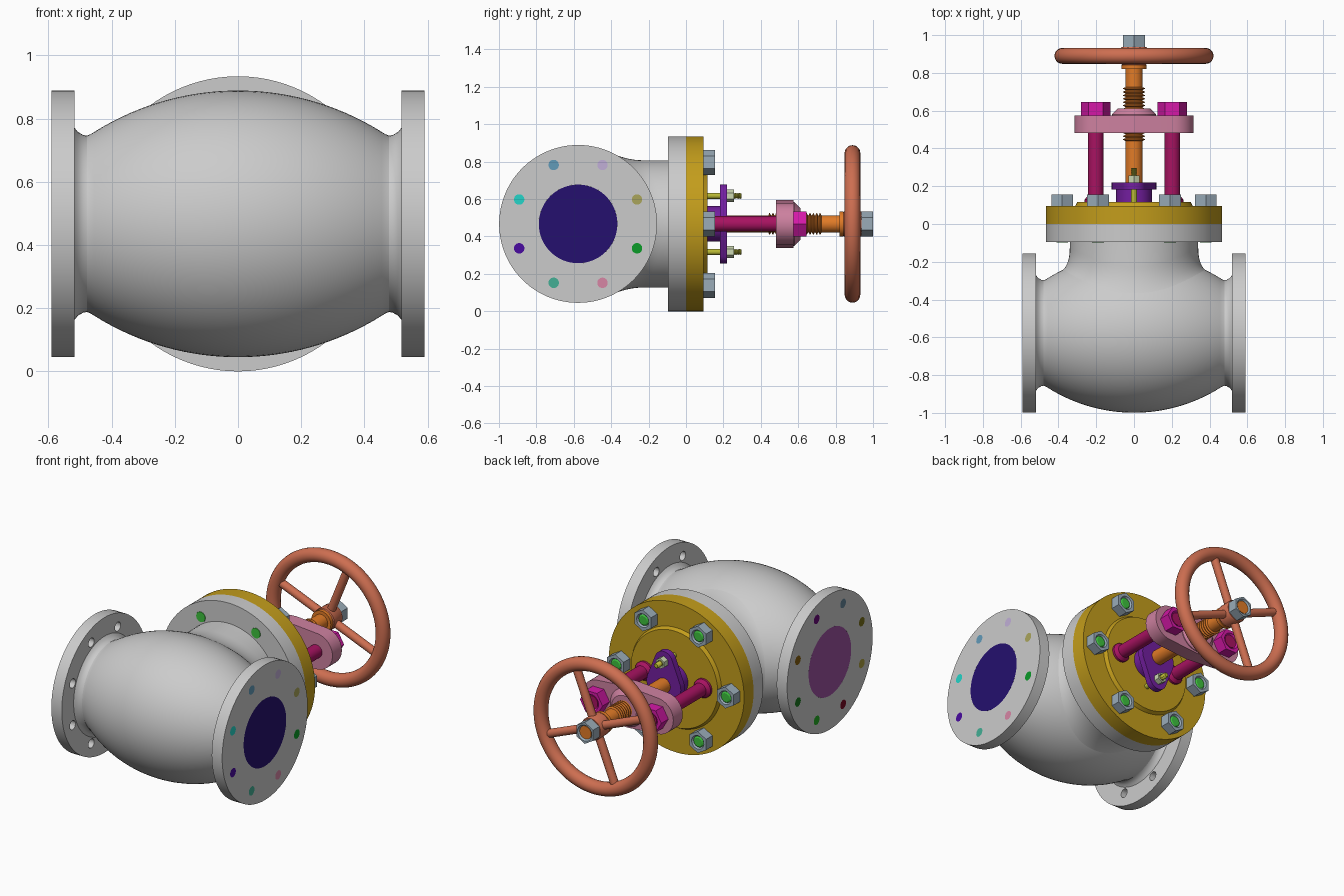
import bpy, bmesh
from math import sin, cos, pi, sqrt, radians, asin
from mathutils import Vector

if "Cube" in bpy.data.objects:
    bpy.data.objects.remove(bpy.data.objects["Cube"])

ZC, YP = 0.467, -0.577          # stem axis height, pipe axis depth
X, Y = Vector((1, 0, 0)), Vector((0, 1, 0))


def mat(name, r, g, b):
    m = bpy.data.materials.new(name)
    m.diffuse_color = (r ** 2.2, g ** 2.2, b ** 2.2, 1)
    m.use_nodes = True
    m.node_tree.nodes["Principled BSDF"].inputs["Base Color"].default_value = m.diffuse_color
    return m


def smooth(ob):
    bpy.ops.object.select_all(action='DESELECT')
    ob.select_set(True)
    bpy.context.view_layer.objects.active = ob
    bpy.ops.object.shade_smooth_by_angle(angle=radians(32))


def skin(name, rings, m=None, closed=False):
    """Join equal-length loops of points; cap the ends unless closed."""
    bm = bmesh.new()
    vs = [[bm.verts.new(p) for p in ring] for ring in rings]
    pairs = list(zip(vs, vs[1:])) + ([(vs[-1], vs[0])] if closed else [])
    for a, b in pairs:
        for i in range(len(a)):
            j = (i + 1) % len(a)
            bm.faces.new((a[i], a[j], b[j], b[i]))
    if not closed:
        bm.faces.new(vs[0][::-1])
        bm.faces.new(vs[-1])
    bmesh.ops.recalc_face_normals(bm, faces=bm.faces)
    me = bpy.data.meshes.new(name)
    bm.to_mesh(me)
    bm.free()
    ob = bpy.data.objects.new(name, me)
    bpy.context.collection.objects.link(ob)
    if m:
        me.materials.append(m)
    smooth(ob)
    return ob


def lathe(name, profile, m=None, origin=(0, 0, ZC), axis=Y, n=64, closed=False):
    """Turn (radius, distance) pairs about an axis."""
    q = axis.to_track_quat('Z', 'Y')
    rings = [[Vector(origin) + q @ Vector((r * cos(2 * pi * i / n), r * sin(2 * pi * i / n), a))
              for i in range(n)] for r, a in profile]
    return skin(name, rings, m, closed)


def nut(name, x, z, R, y0, y1, hole, m, turn=0):
    """Hex nut along y with a chamfered recess; turn=30 puts corners on z."""
    n = 48

    def ring(f, y):
        return [(x + f(t) * cos(t + radians(turn)), y, ZC + z + f(t) * sin(t + radians(turn)))
                for t in (2 * pi * i / n for i in range(n))]
    hexr = lambda t: R * cos(pi / 6) / cos(t % (pi / 3) - pi / 6)
    return skin(name, [ring(hexr, y0), ring(hexr, y1), ring(lambda t: hole * 1.2, y1),
                       ring(lambda t: hole, y1 - 0.012)], m)


def plate(name, d, re, rc, y0, y1, m, upright=False):
    """Plate with rounded ends of radius re and a centre of radius rc."""
    f = asin((rc - re) / d)
    lim, k = pi / 2 - f, 20
    pts = [(d + re * cos(t), re * sin(t)) for t in (-lim + 2 * lim * i / k for i in range(k + 1))]
    pts += [(rc * cos(t), rc * sin(t)) for t in (lim + 2 * f * i / 8 for i in range(1, 8))]
    pts += [(-a, -b) for a, b in pts]
    if upright:
        pts = [(-b, a) for a, b in pts]
    return skin(name, [[(a, y, ZC + b) for a, b in pts] for y in (y0, y1)], m)


steel = mat("steel", .60, .67, .72)
gold = mat("gold", .76, .61, .13)
green = mat("green", .25, .75, .25)
magenta = mat("magenta", .65, .10, .38)
hot = mat("hot_pink", .83, .12, .65)
pink = mat("pink", .80, .50, .62)
orange = mat("orange", .88, .48, .17)
purple = mat("purple", .45, .14, .62)
lime = mat("lime", .72, .72, .22)
pale = mat("pale_green", .80, .85, .70)
rust = mat("rust", .80, .43, .32)

# valve body with pipe flanges
def body_r(x):
    return 0.422 - (0.855 - sqrt(0.731 - min(x * x, .73)))

half = [(.21, .565), (.21, .59), (.422, .59), (.422, .518), (.305, .518), (.291, .507),
        (.281, .49), (.279, .478), (.284, .466)]
steps = [(body_r(.455 * i / 16), .455 * i / 16) for i in range(16, -17, -1)]
body = lathe("valve_body", half + steps + [(r, -a) for r, a in half[::-1]],
             origin=(0, YP, ZC), axis=X, n=96)

# flange bolt holes and the coloured discs closing them
side_cols = {1: [(.75, .68, .84), (.66, .64, .36), (.07, .60, .17), (.84, .52, .64),
                 (.27, .68, .58), (.29, .07, .62), (.16, .83, .78), (.38, .60, .72)],
             -1: [(.40, .06, .46), (.50, .36, .08), (.12, .45, .14), (.15, .65, .15),
                  (.45, .06, .15), (.65, .60, .25), (.45, .42, .12), (.38, .50, .58)]}
bore_cols = {1: (.16, .09, .43), -1: (.60, .32, .62)}
for s, cols in side_cols.items():
    tag = "right" if s > 0 else "left"
    for i, c in enumerate(cols):
        a = radians(67.5 - 45 * i)
        o = (0, YP + .341 * cos(a), ZC + .341 * sin(a))
        cut = lathe("hole_cutter", [(.028, s * .508), (.028, s * .62)], origin=o, axis=X, n=24)
        cut.hide_render = True
        md = body.modifiers.new("hole", 'BOOLEAN')
        md.operation, md.object, md.solver = 'DIFFERENCE', cut, 'EXACT'
        bpy.context.view_layer.objects.active = body
        bpy.ops.object.modifier_apply(modifier=md.name)
        bpy.data.objects.remove(cut)
        lathe(f"{tag}_hole_disc_{i}", [(.028, s * .588), (.028, s * .59)],
              mat(f"{tag}_disc_{i}", *c), o, X, 24)
    lathe(f"{tag}_bore_disc", [(.21, s * .585), (.21, s * .59)],
          mat(f"{tag}_bore", *bore_cols[s]), (0, YP, ZC), X)
smooth(body)

# neck, blended into the curved body
def on_body(r, t):
    return YP + sqrt(max(body_r(r * cos(t)) ** 2 - (r * sin(t)) ** 2, 0))

def neck_point(t, k):
    r0, r1 = .34, .392
    y0 = on_body(r0, t)
    y1 = on_body(r1, t) - .004
    a, b, c = (1 - k) ** 2, 2 * k * (1 - k), k * k
    r = (a + b) * r0 + c * r1
    return (r * cos(t), a * min(y0 + .1, -.1) + b * y0 + c * y1, ZC + r * sin(t))

angles = [2 * pi * i / 96 for i in range(96)]
skin("bonnet_neck", [[(.34 * cos(t), -.09, ZC + .34 * sin(t)) for t in angles]]
     + [[neck_point(t, k / 10) for t in angles] for k in range(11)])
lathe("body_flange", [(.467, -.095), (.467, 0)], n=96)

# bonnet cover with raised face
lathe("bonnet", [(.467, 0), (.467, .094), (.312, .094), (.300, .116)], gold, n=96)
for i in range(6):
    x, z = .38 * cos(i * pi / 3), .38 * sin(i * pi / 3)
    nut(f"bonnet_nut_{i}", x, z, .067, .094, .156, .035, steel, 30)
    lathe(f"bonnet_bolt_{i}", [(.031, -.097), (.034, -.09), (.034, .147), (.026, .152)],
          green, (x, 0, ZC + z), n=24)

# yoke posts, bridge and post nuts
for s in (-1, 1):
    lathe(f"yoke_post_{s}", [(.058, .11), (.058, .13), (.041, .15), (.041, .5)],
          magenta, (s * .203, 0, ZC), n=32)
    nut(f"post_nut_{s}", s * .203, 0, .078, .574, .645, .042, hot)
    lathe(f"post_end_{s}", [(.04, .57), (.04, .638)], magenta, (s * .203, 0, ZC), n=32)
plate("yoke_bridge", .203, .112, .128, .482, .575, pink)
lathe("bridge_boss", [(.117, .57), (.117, .58), (.085, .612)], pink)

# gland, its studs and nuts
lathe("gland_body", [(.095, .11), (.095, .19)], purple)
plate("gland_flange", .15, .062, .118, .182, .22, purple, True)
for s in (-1, 1):
    tip = [p for i in range(6) for p in ((.016, .258 + .007 * i), (.0125, .2615 + .007 * i))]
    lathe(f"gland_stud_{s}", [(.016, .1)] + tip, lime, (0, 0, ZC + s * .15), n=20)
    nut(f"gland_nut_{s}", 0, s * .15, .033, .22, .257, .017, pale, 30)

# threaded stem
thread = []
for i in range(16):
    y = .44 + .018 * i
    thread += [(.046, y), (.057, y + .005), (.057, y + .009), (.046, y + .014)]
lathe("stem", [(.046, .1)] + thread + [(.046, .82), (.067, .82), (.067, .842),
                                        (.04, .842), (.04, .992)], orange, n=40)

# handwheel
lathe("handwheel_rim", [(.379 + .042 * cos(2 * pi * i / 20), .89 + .042 * sin(2 * pi * i / 20))
                        for i in range(20)], rust, n=96, closed=True)
lathe("handwheel_hub", [(.062, .842), (.07, .85), (.07, .93), (.066, .937)], rust)
for i in range(2):
    a = radians(68 - 90 * i)
    lathe(f"handwheel_spoke_{i}", [(.025, -.37), (.025, .37)], rust, (0, .89, ZC),
          Vector((cos(a), 0, sin(a))), 24)
nut("handwheel_nut", 0, 0, .067, .935, 1.0, .041, steel, 30)
